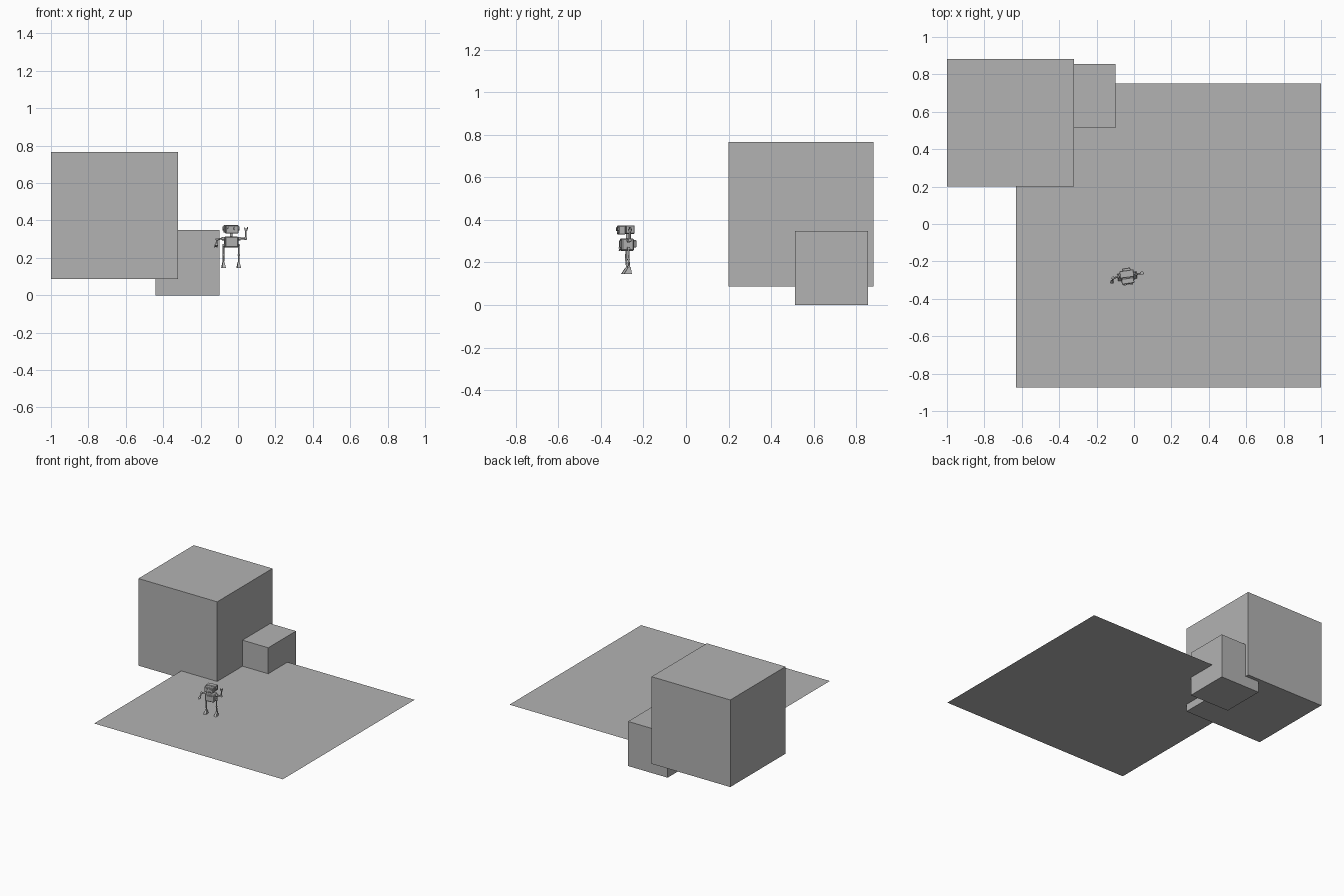
import bpy, bmesh, math
from mathutils import Matrix, Vector

if "Cube" in bpy.data.objects:
    bpy.data.objects.remove(bpy.data.objects["Cube"])

grey = bpy.data.materials.new("plain grey")
grey.diffuse_color = (0.45, 0.45, 0.45, 1)
grey.use_nodes = True
grey.node_tree.nodes["Principled BSDF"].inputs["Base Color"].default_value = grey.diffuse_color

# robot frame: stands on the floor sheet, turned slightly
ROBOT = Matrix.Translation((-0.037, -0.275, 0.145)) @ Matrix.Rotation(math.radians(8), 4, 'Z')


def finish(name, bm, frame=None, smooth=False):
    if frame:
        bm.transform(frame)
    me = bpy.data.meshes.new(name)
    bm.to_mesh(me)
    bm.free()
    me.materials.append(grey)
    for p in me.polygons:
        p.use_smooth = smooth and len(p.vertices) == 4
    ob = bpy.data.objects.new(name, me)
    bpy.context.collection.objects.link(ob)
    return ob


def box(name, lo, hi, frame=None, bevel=0):
    lo, hi = Vector(lo), Vector(hi)
    bm = bmesh.new()
    bmesh.ops.create_cube(bm, size=1)
    bmesh.ops.scale(bm, vec=hi - lo, verts=bm.verts)
    bmesh.ops.translate(bm, vec=(lo + hi) / 2, verts=bm.verts)
    if bevel:
        bmesh.ops.bevel(bm, geom=bm.edges[:], offset=bevel, segments=1, affect='EDGES')
    return finish(name, bm, frame)


def rod(name, a, b, r1, r2=None, seg=12):
    a, b = Vector(a), Vector(b)
    bm = bmesh.new()
    bmesh.ops.create_cone(bm, cap_ends=True, segments=seg, radius1=r1,
                          radius2=r1 if r2 is None else r2, depth=(b - a).length)
    turn = Vector((0, 0, 1)).rotation_difference(b - a).to_matrix().to_4x4()
    bm.transform(Matrix.Translation((a + b) / 2) @ turn)
    return finish(name, bm, ROBOT, True)


def ball(name, c, r):
    bm = bmesh.new()
    bmesh.ops.create_uvsphere(bm, u_segments=12, v_segments=8, radius=r)
    bmesh.ops.translate(bm, vec=c, verts=bm.verts)
    return finish(name, bm, ROBOT, True)


# large and small blocks
box("large_block", (-1, 0.20, 0.087), (-0.32, 0.882, 0.767))
box("small_block", (-0.44, 0.513, 0), (-0.098, 0.855, 0.348))

# floor sheet
bm = bmesh.new()
bm.faces.new([bm.verts.new((x, y, 0.145)) for x, y in
              ((-0.63, -0.875), (1, -0.875), (1, 0.75), (-0.63, 0.75))])
finish("floor_sheet", bm)

# torso with chest panel and back pack
box("torso", (-0.036, -0.032, 0.11), (0.036, 0.026, 0.168), ROBOT, 0.005)
box("chest_panel", (-0.022, -0.038, 0.126), (0.022, -0.031, 0.158), ROBOT)
box("back_pack", (-0.022, 0.025, 0.125), (0.022, 0.04, 0.16), ROBOT, 0.003)

# neck and head
rod("neck", (0, 0, 0.166), (0, 0, 0.192), 0.007)
box("head", (-0.038, -0.012, 0.19), (0.038, 0.028, 0.23), ROBOT, 0.003)
box("face", (-0.034, -0.045, 0.186), (0.034, -0.014, 0.228), ROBOT, 0.003)
box("mouth", (-0.018, -0.048, 0.192), (0.018, -0.044, 0.197), ROBOT)

for s, side in ((-1, "left"), (1, "right")):
    # eyes and ears
    rod(side + "_eye", (s * 0.016, -0.043, 0.212), (s * 0.016, -0.051, 0.212), 0.009)
    rod(side + "_ear", (s * 0.036, 0.006, 0.212), (s * 0.045, 0.006, 0.212), 0.01)
    # legs and feet
    rod(side + "_hip", (s * 0.034, 0, 0.122), (s * 0.046, 0, 0.122), 0.007)
    rod(side + "_thigh", (s * 0.041, 0, 0.122), (s * 0.041, -0.001, 0.07), 0.0045)
    ball(side + "_knee", (s * 0.041, -0.001, 0.07), 0.006)
    rod(side + "_shin", (s * 0.041, -0.001, 0.07), (s * 0.041, 0.004, 0.022), 0.0045)
    bm = bmesh.new()
    bmesh.ops.create_cube(bm, size=1)
    for v in bm.verts:
        top = v.co.z > 0
        v.co = (s * 0.041 + v.co.x * (0.01 if top else 0.021),
                (0.003 + v.co.y * 0.012) if top else (-0.005 + v.co.y * 0.038),
                0.032 if top else 0.0005)
    finish(side + "_foot", bm, ROBOT)
    # shoulders
    rod(side + "_shoulder", (s * 0.034, 0, 0.158), (s * 0.05, 0, 0.158), 0.009)

# lowered arm and raised arm
arms = {"left": [(-0.046, 0, 0.158), (-0.076, -0.004, 0.154), (-0.082, -0.018, 0.128)],
        "right": [(0.046, 0, 0.158), (0.078, 0, 0.159), (0.08, 0, 0.2)]}
for side, (a, b, c) in arms.items():
    rod(side + "_upper_arm", a, b, 0.0045)
    ball(side + "_elbow", b, 0.0085)
    rod(side + "_forearm", b, c, 0.0045)
    hand_dir = (Vector(c) - Vector(b)).normalized()
    rod(side + "_hand", c, Vector(c) + hand_dir * 0.012, 0.007, 0.01)
    for k in (-1, 1):
        base = Vector(c) + hand_dir * 0.01 + Vector((k * 0.007, 0, 0))
        rod(side + "_finger", base, base + hand_dir * 0.01, 0.0025, seg=8)
